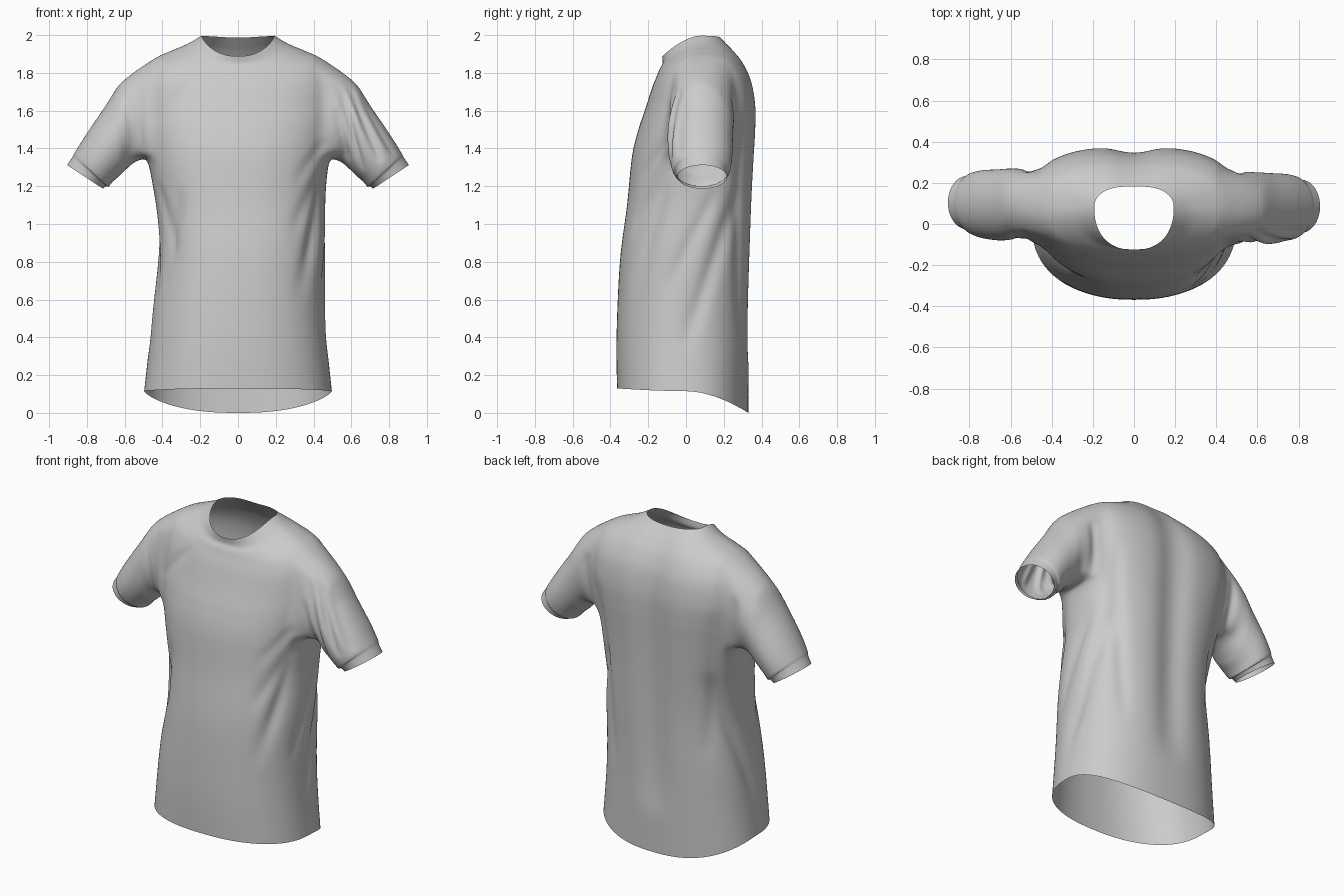
import bpy, bmesh, math
from mathutils import Vector

if "Cube" in bpy.data.objects:
    bpy.data.objects.remove(bpy.data.objects["Cube"])

N, STEPS, ARM = 128, 6, 11     # columns, rows per profile span, armhole half width in columns

# Torso rings: half width, front y, back y, widest y, front z, side z, back z, back roundness
RINGS = [
    (.497, -.365, .330, .00, .130, .115, .000, 2.40),
    (.468, -.368, .335, .00, .400, .400, .400, 2.40),
    (.443, -.350, .345, .02, .800, .800, .800, 2.40),
    (.448, -.312, .355, .04, 1.10, 1.10, 1.10, 2.50),
    (.480, -.287, .367, .06, 1.35, 1.35, 1.35, 2.60),
    (.502, -.255, .374, .07, 1.49, 1.50, 1.49, 2.70),
    (.515, -.215, .374, .08, 1.61, 1.64, 1.62, 2.75),
    (.508, -.180, .353, .08, 1.72, 1.77, 1.75, 2.70),
    (.460, -.156, .310, .08, 1.78, 1.865, 1.85, 2.50),
    (.370, -.140, .258, .08, 1.82, 1.91, 1.92, 2.35),
    (.270, -.124, .215, .08, 1.85, 1.952, 1.965, 2.30),
    (.193, -.126, .188, .08, 1.888, 1.997, 1.992, 2.30),
]
# Sleeve rings: top x, top z, bottom x, bottom z, front y, back y
SLEEVE = [
    (.605, 1.765, .545, 1.325, -.092, .258),
    (.705, 1.620, .605, 1.272, -.094, .252),
    (.800, 1.480, .660, 1.226, -.084, .248),
    (.862, 1.382, .686, 1.196, -.066, .238),
    (.876, 1.355, .696, 1.200, -.050, .226),
    (.905, 1.312, .715, 1.187, -.040, .220),
]
# Cloth folds: view, start across, start z, end across, end z, width, depth
FOLDS = [
    ("front", .50, 1.38, .28, .95, .030, -.012),
    ("front", .49, 1.28, .32, .62, .035, -.014),
    ("front", .47, 1.45, .30, 1.22, .025, -.008),
    ("front", .54, 1.74, .66, 1.28, .018, -.018),
    ("front", .59, 1.74, .76, 1.32, .020, -.018),
    ("front", .64, 1.70, .83, 1.36, .018, -.012),
    ("front", .52, 1.62, .58, 1.33, .015, -.014),
    ("front", -.30, 1.20, -.41, .62, .030, -.014),
    ("front", -.53, 1.76, -.52, 1.36, .018, -.015),
    ("front", -.58, 1.70, -.55, 1.36, .016, -.014),
    ("front", -.22, 1.78, -.46, 1.52, .025, -.008),
    ("back", 0, 2.05, 0, .25, .100, -.034),
    ("back", .40, 1.60, .30, .45, .035, -.014),
    ("back", -.40, 1.60, -.32, .60, .035, -.010),
    ("back", .52, 1.70, .49, 1.34, .022, -.015),
    ("back", -.52, 1.70, -.49, 1.34, .022, -.015),
    ("side", .28, 1.18, -.02, .33, .040, -.020),
    ("side", .16, 1.18, -.12, .62, .030, -.014),
    ("side", -.10, 1.22, -.24, .78, .030, -.012),
]


def catmull(rows, steps):
    """Smoothly resample a list of equal-length tuples."""
    out = []
    for i in range(len(rows) - 1):
        a, b, c, d = (rows[max(i - 1, 0)], rows[i], rows[i + 1],
                      rows[min(i + 2, len(rows) - 1)])
        for s in range(steps):
            t = s / steps
            out.append(tuple(.5 * (2 * q + (r - p) * t + (2 * p - 5 * q + 4 * r - e) * t * t
                                   + (3 * q - p - 3 * r + e) * t ** 3)
                             for p, q, r, e in zip(a, b, c, d)))
    out.append(tuple(rows[-1]))
    return out


def torso_point(ring, j):
    w, f, b, c, zf, zs, zb, n = ring
    a = 2 * math.pi * j / N
    co, si = math.cos(a), math.sin(a)
    n = n if si > 0 else 2.3
    x = math.copysign(abs(co) ** (2 / n), co) * w
    x += .022 * math.exp(-((zs - .9) / .3) ** 2)      # cloth hangs slightly to one side
    s = abs(si) ** (2 / n)
    y = c + ((b - c) if si > 0 else (f - c)) * s
    z = zs + ((zb if si > 0 else zf) - zs) * abs(si) ** 1.5
    return (x, y, z)


bm = bmesh.new()

# Torso, left open at the hem, neck and two armholes
rings = catmull(RINGS, STEPS)
grid = [[bm.verts.new(torso_point(r, j)) for j in range(N)] for r in rings]
low, high = 4 * STEPS, 8 * STEPS
for r in range(len(grid) - 1):
    for j in range(N):
        off = (j + N // 4) % (N // 2) - N // 4      # column offset from the nearest side
        if low <= r < high and -ARM <= off < ARM:
            continue
        k = (j + 1) % N
        bm.faces.new((grid[r][j], grid[r][k], grid[r + 1][k], grid[r + 1][j]))

# Sleeves, lofted from each armhole to the cuff
for side, mid, shift in ((1, 0, -.004), (-1, N // 2, .014)):
    def at(r, o):
        return grid[r][(mid + o) % N]
    loop = ([at(low, o) for o in range(-ARM, ARM)]
            + [at(r, ARM) for r in range(low, high)]
            + [at(high, o) for o in range(ARM, -ARM, -1)]
            + [at(r, -ARM) for r in range(high, low, -1)])
    columns = []
    for v in loop:
        phi = math.atan2((v.co.y - .07) / .18, (v.co.z - 1.605) / .255)
        path = [tuple(v.co)]
        for tx, tz, bx, bz, f, b in SLEEVE:
            c = math.cos(phi)
            path.append((side * ((tx + bx) / 2 + (tx - bx) / 2 * c),
                         shift + (f + b) / 2 + (b - f) / 2 * math.sin(phi),
                         (tz + bz) / 2 + (tz - bz) / 2 * c))
        columns.append([v] + [bm.verts.new(p) for p in catmull(path, STEPS)[1:]])
    for i, col in enumerate(columns):
        nxt = columns[(i + 1) % len(columns)]
        for s in range(len(col) - 1):
            bm.faces.new((col[s], nxt[s], nxt[s + 1], col[s + 1]))
bmesh.ops.delete(bm, geom=[v for v in bm.verts if not v.link_faces], context='VERTS')

# Soften the armhole joins
joint = [v for v in bm.verts if .41 < abs(v.co.x) < .62 and v.co.z > 1.26]
for _ in range(10):
    bmesh.ops.smooth_vert(bm, verts=joint, factor=.5, use_axis_x=True,
                          use_axis_y=True, use_axis_z=True)

# Press the folds into the cloth
bm.normal_update()
moves = []
for v in bm.verts:
    total = 0
    for view, a0, z0, a1, z1, width, depth in FOLDS:
        n = v.normal
        facing = {"front": -n.y, "back": n.y, "side": n.x * math.copysign(1, v.co.x)}[view]
        if facing <= 0:
            continue
        p = Vector((v.co.y if view == "side" else v.co.x, v.co.z))
        a, d = Vector((a0, z0)), Vector((a1 - a0, z1 - z0))
        t = min(1, max(0, (p - a).dot(d) / d.dot(d)))
        q = ((p - a - d * t).length / width) ** 2
        if q < 9:
            total += depth * min(1, facing * 1.5) * math.exp(-q) * (1 - (2 * t - 1) ** 4)
    moves.append(v.normal * total)
for v, m in zip(bm.verts, moves):
    v.co += m

mesh = bpy.data.meshes.new("t_shirt")
bm.to_mesh(mesh)
bm.free()
shirt = bpy.data.objects.new("t_shirt", mesh)
bpy.context.collection.objects.link(shirt)
mesh.polygons.foreach_set("use_smooth", [True] * len(mesh.polygons))
sub = shirt.modifiers.new("smooth_cloth", 'SUBSURF')
sub.levels = sub.render_levels = 1
